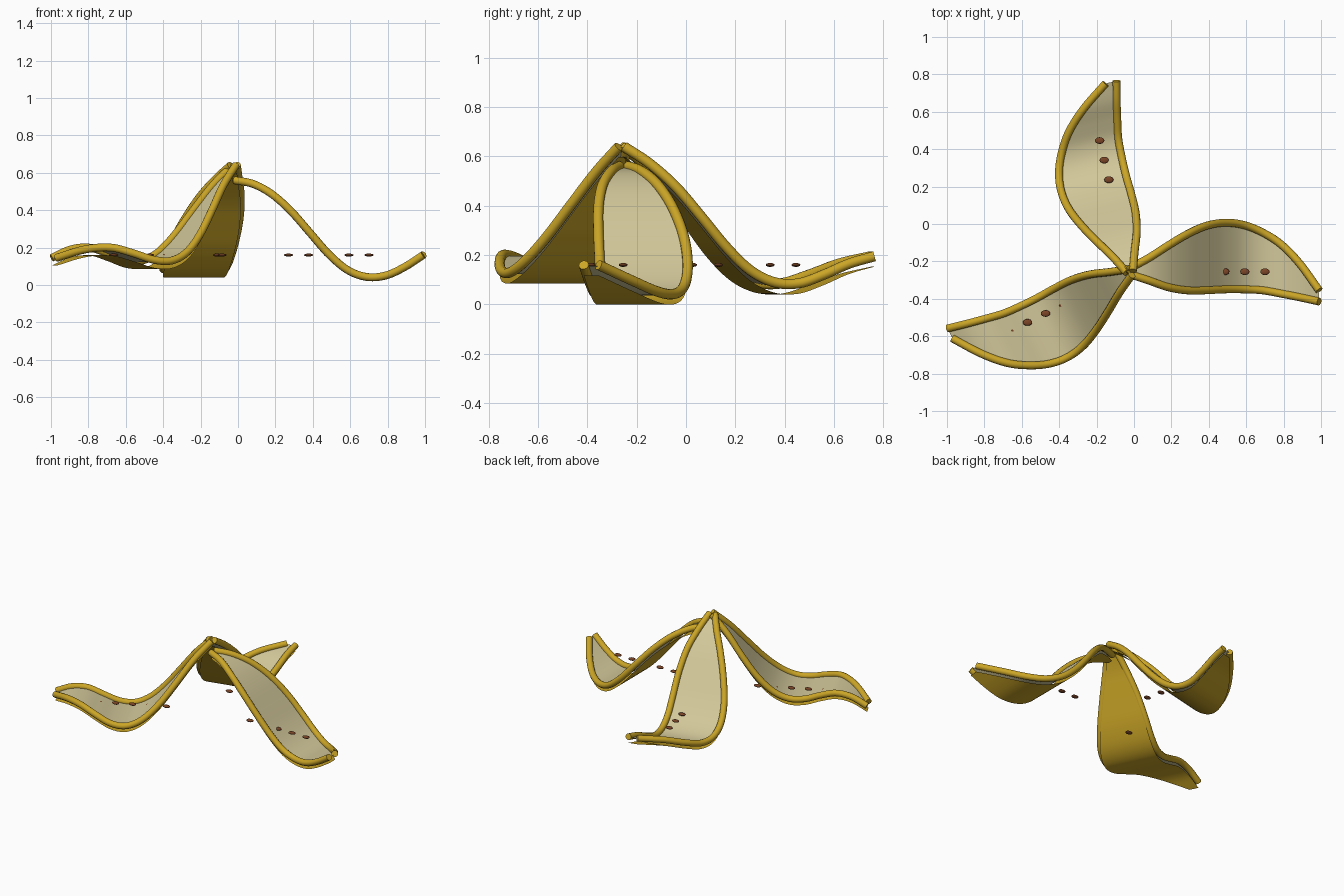
import bpy, bmesh, math
from mathutils import Matrix, Vector

if "Cube" in bpy.data.objects:
    bpy.data.objects.remove(bpy.data.objects["Cube"])


def material(name, rgb):
    m = bpy.data.materials.new(name)
    m.diffuse_color = (*rgb, 1)
    m.use_nodes = True
    m.node_tree.nodes["Principled BSDF"].inputs["Base Color"].default_value = m.diffuse_color
    return m


YELLOW = material("peel yellow", (0.60, 0.38, 0.02))
CREAM = material("inner cream", (0.64, 0.57, 0.32))
BROWN = material("spot brown", (0.20, 0.06, 0.02))

CENTRE = Vector((-0.02, -0.255, 0))
LENGTH = 1.01
STEPS = 60

# Outline of one strip (both edges) and height of each strip, at 11 even stations
LOW_EDGE = [-.015, -.048, -.083, -.10, -.10, -.095, -.095, -.10, -.118, -.138, -.16]
HIGH_EDGE = [.02, .075, .14, .20, .245, .262, .25, .21, .145, .04, -.10]
HEIGHTS = [
    [.56, .54, .485, .395, .28, .165, .08, .043, .05, .095, .16],
    [.64, .57, .475, .355, .235, .14, .09, .085, .12, .165, .195],
    [.64, .535, .40, .27, .175, .13, .135, .17, .20, .19, .145],
]


def sample(values, t):
    """Smooth curve through evenly spaced values, t from 0 to 1."""
    n = len(values) - 1
    f = t * n
    i = min(int(f), n - 1)
    u = f - i
    p1, p2 = values[i], values[i + 1]
    p0 = values[i - 1] if i > 0 else 2 * p1 - p2
    p3 = values[i + 2] if i + 2 <= n else 2 * p2 - p1
    return p1 + 0.5 * u * (p2 - p0 + u * (2 * p0 - 5 * p1 + 4 * p2 - p3
                                          + u * (3 * (p1 - p2) + p3 - p0)))


def finish(ob, mat):
    ob.data.materials.clear()
    ob.data.materials.append(mat)
    for p in ob.data.polygons:
        p.use_smooth = True


def sheet(name, left, right, drop, mat, up):
    """Ribbon between two edge paths, lowered by drop."""
    bm = bmesh.new()
    off = Vector((0, 0, -drop))
    rows = [[bm.verts.new(a.lerp(b, k / 4) + off) for k in range(5)]
            for a, b in zip(left, right)]
    for r, s in zip(rows, rows[1:]):
        for k in range(4):
            quad = [r[k], s[k], s[k + 1], r[k + 1]]
            bm.faces.new(quad if up else quad[::-1])
    me = bpy.data.meshes.new(name)
    bm.to_mesh(me)
    bm.free()
    ob = bpy.data.objects.new(name, me)
    bpy.context.collection.objects.link(ob)
    finish(ob, mat)


def tube(name, points, radius, mat):
    cu = bpy.data.curves.new(name, 'CURVE')
    cu.dimensions = '3D'
    cu.bevel_depth = radius
    cu.bevel_resolution = 4
    cu.use_fill_caps = True
    sp = cu.splines.new('POLY')
    sp.points.add(len(points) - 1)
    for p, co in zip(sp.points, points):
        p.co = (*co, 1)
    ob = bpy.data.objects.new(name, cu)
    bpy.context.collection.objects.link(ob)
    bpy.ops.object.select_all(action='DESELECT')
    ob.select_set(True)
    bpy.context.view_layer.objects.active = ob
    bpy.ops.object.convert(target='MESH')
    ob = bpy.context.view_layer.objects.active
    finish(ob, mat)
    bpy.ops.object.shade_smooth_by_angle(angle=math.radians(50))


for n, heights in enumerate(HEIGHTS):
    turn = Matrix.Translation(CENTRE) @ Matrix.Rotation(1.8 * n, 4, 'Z')

    def edge(outline):
        return [turn @ Vector((LENGTH * i / STEPS, sample(outline, i / STEPS),
                               sample(heights, i / STEPS))) for i in range(STEPS + 1)]

    low, high = edge(LOW_EDGE), edge(HIGH_EDGE)

    # Inner lining, outer skin just below it, and rounded rims
    sheet(f"inner_lining_{n + 1}", low, high, 0.004, CREAM, True)
    sheet(f"outer_skin_{n + 1}", low, high, 0.042, YELLOW, False)
    tube(f"low_rim_{n + 1}", low, 0.021, YELLOW)
    tube(f"high_rim_{n + 1}", high, 0.021, YELLOW)

    # Row of flat ripe spots
    for k in range(5):
        pos = turn @ Vector((0.29 + 0.1075 * k, 0, 0.16))
        bpy.ops.mesh.primitive_uv_sphere_add(segments=16, ring_count=8, radius=1, location=pos)
        ob = bpy.context.object
        ob.name = f"ripe_spot_{n + 1}_{k + 1}"
        ob.scale = (0.025, 0.018, 0.008)
        finish(ob, BROWN)
